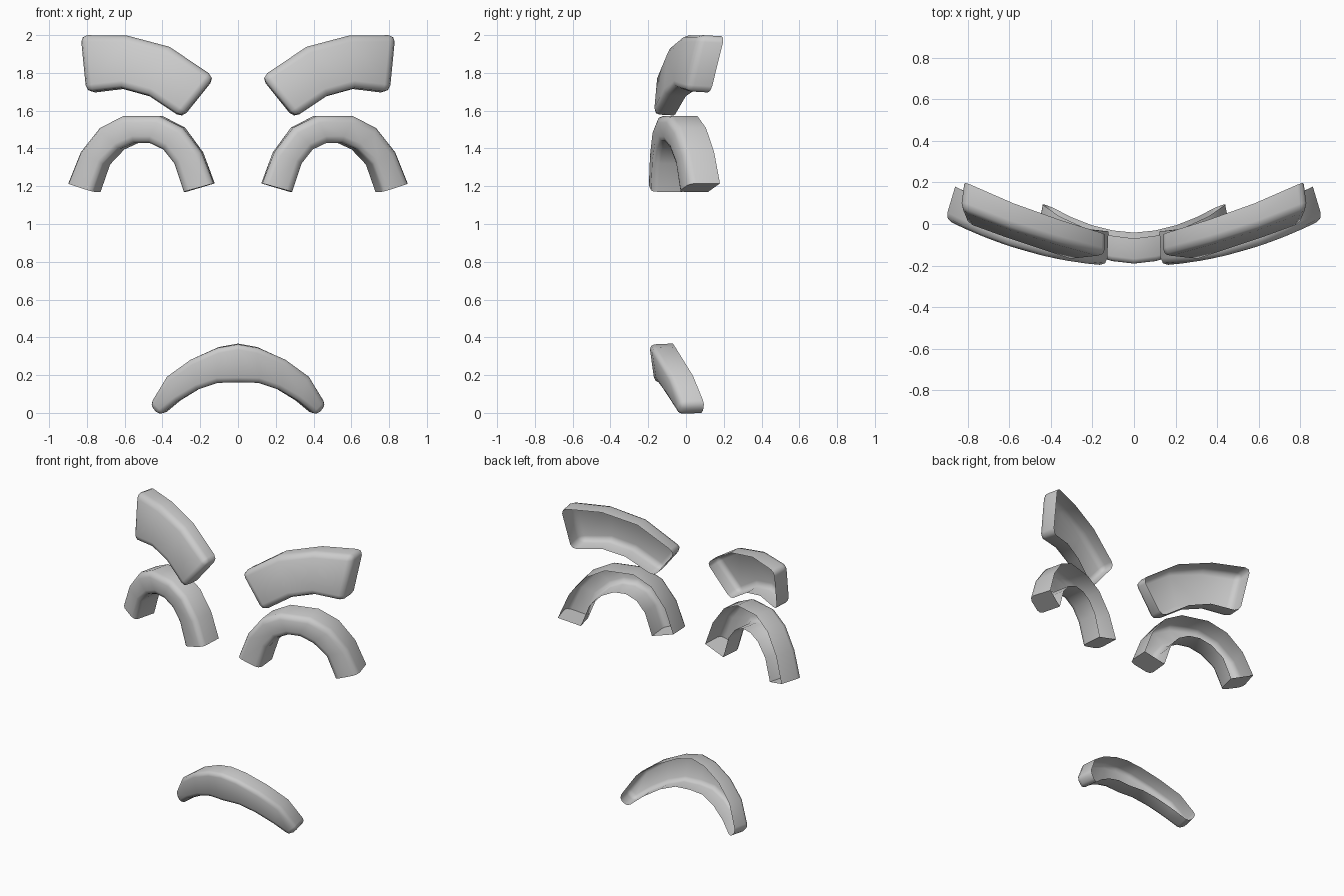
import bpy, bmesh
from mathutils import Vector

if "Cube" in bpy.data.objects:
    bpy.data.objects.remove(bpy.data.objects["Cube"])


def shell(name, outer, inner, surf, depth, bevel, lean=0.6, round_ends=True, mirror=True):
    """Open-backed curved band: front strip, walls running back, rounded front rim."""
    bm = bmesh.new()

    def back(x, z):
        e = 0.01
        n = Vector((-lean * (surf(x + e, z) - surf(x - e, z)) / (2 * e), 1,
                    -0.3 * (surf(x, z + e) - surf(x, z - e)) / (2 * e)))
        return Vector((x, surf(x, z), z)) + n.normalized() * depth(x)

    n = len(outer)
    loop = outer + inner[::-1]
    front = [bm.verts.new((x, surf(x, z), z)) for x, z in loop]
    rear = [bm.verts.new(back(x, z)) for x, z in loop]
    # front strip
    for i in range(n - 1):
        bm.faces.new((front[i], front[i + 1], front[2 * n - 2 - i], front[2 * n - 1 - i]))
    # walls
    m = 2 * n
    ends = (n - 1, m - 1)
    rim = []
    for i in range(m):
        j = (i + 1) % m
        bm.faces.new((front[i], rear[i], rear[j], front[j]))
        if round_ends or i not in ends:
            rim.append(bm.edges.get((front[i], front[j])))
    if round_ends:
        rim += [bm.edges.get((front[i], rear[i])) for i in (0, n - 1, n, m - 1)]
    bmesh.ops.recalc_face_normals(bm, faces=bm.faces)
    bm.faces.ensure_lookup_table()
    if bm.faces[0].normal.y > 0:
        bmesh.ops.reverse_faces(bm, faces=bm.faces)
    bmesh.ops.bevel(bm, geom=rim, offset=bevel, segments=2, profile=0.5, affect='EDGES')
    mesh = bpy.data.meshes.new(name)
    bm.to_mesh(mesh)
    bm.free()
    ob = bpy.data.objects.new(name, mesh)
    bpy.context.collection.objects.link(ob)
    bpy.ops.object.select_all(action='DESELECT')
    ob.select_set(True)
    bpy.context.view_layer.objects.active = ob
    bpy.ops.object.shade_smooth_by_angle(angle=0.95)
    if mirror:
        ob.modifiers.new("Mirror", 'MIRROR').use_mirror_merge = False
    return ob


# eyebrows
shell("eyebrows",
      [(.125, 1.78), (.365, 1.94), (.593, 2.0), (.838, 2.002)],
      [(.30, 1.567), (.476, 1.683), (.62, 1.722), (.808, 1.70)],
      lambda x, z: -.178 + .27 * x * x + .2 * (z - 1.7),
      lambda x: .10 + .04 * x, .037, lean=.3)

# arched eyes
shell("arched_eyes",
      [(.13, 1.215), (.195, 1.38), (.296, 1.51), (.423, 1.572),
       (.614, 1.572), (.74, 1.508), (.842, 1.38), (.908, 1.215)],
      [(.29, 1.17), (.34, 1.32), (.40, 1.395), (.475, 1.43),
       (.555, 1.43), (.635, 1.395), (.715, 1.315), (.768, 1.17)],
      lambda x, z: -.205 + .275 * x * x,
      lambda x: .165, .035, lean=.6, round_ends=False)

# mouth
half_out = [(.11, .343), (.254, .28), (.38, .19), (.472, .04)]
half_in = [(.11, .158), (.217, .122), (.323, .06), (.418, -.016)]


def both(mid, half):
    return [(-x, z) for x, z in half[::-1]] + [mid] + half


shell("mouth", both((0, .362), half_out), both((0, .16), half_in),
      lambda x, z: -.19 + .04 * abs(x) + .48 * x * x - .14 * (z - .33),
      lambda x: .125, .027, lean=.4, mirror=False)
